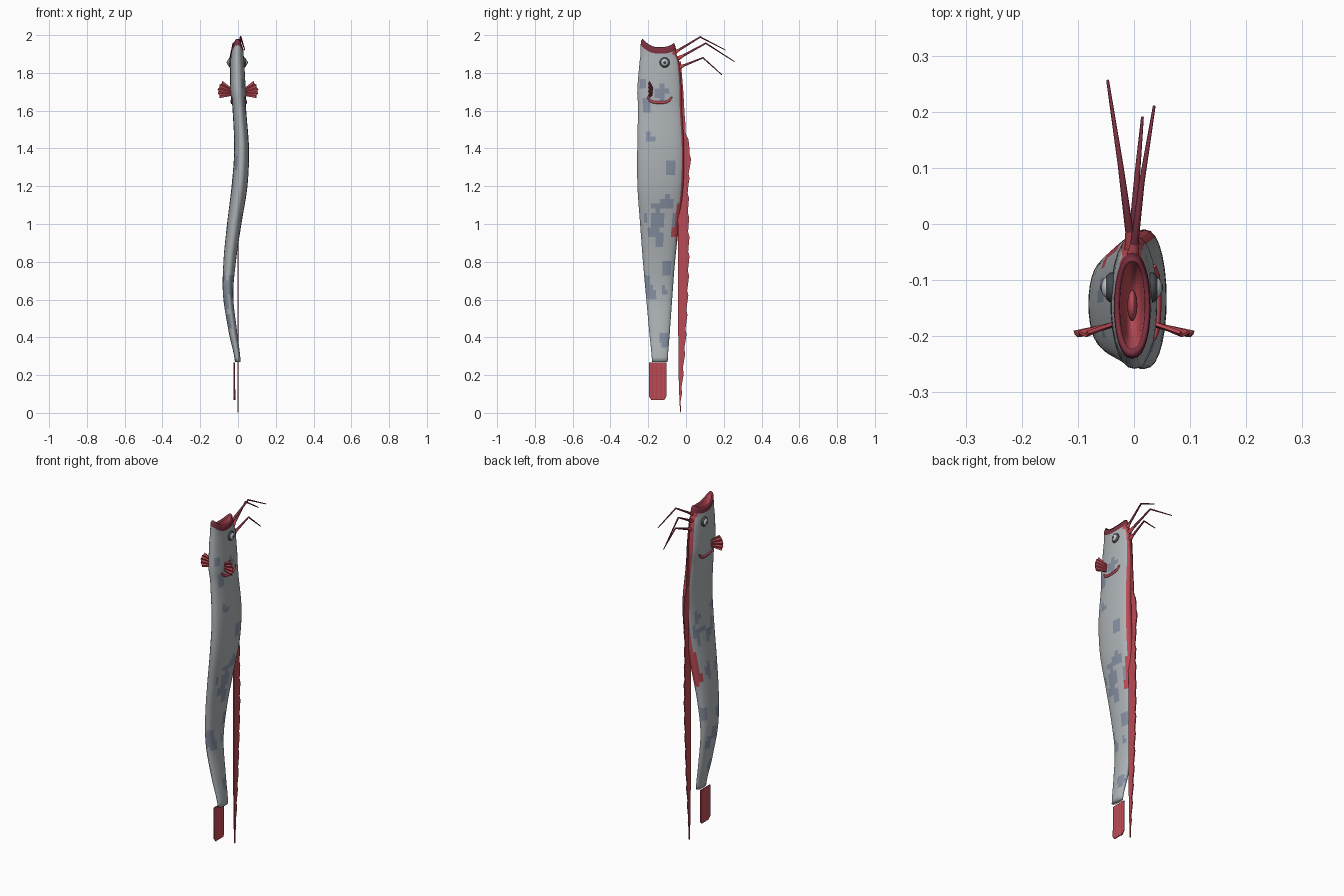
import bpy, bmesh, math, random
from mathutils import Vector

if "Cube" in bpy.data.objects:
    bpy.data.objects.remove(bpy.data.objects["Cube"])

random.seed(4)

def mat(name, c):
    m = bpy.data.materials.new(name)
    m.diffuse_color = (*c, 1)
    m.use_nodes = True
    m.node_tree.nodes["Principled BSDF"].inputs["Base Color"].default_value = m.diffuse_color
    return m

SILVER = mat("silver", (0.42, 0.45, 0.47))
SPOT = mat("spot", (0.24, 0.28, 0.36))
RED = mat("red", (0.50, 0.07, 0.09))
DARKRED = mat("dark_red", (0.20, 0.03, 0.05))
DARK = mat("dark", (0.06, 0.07, 0.08))
PALE = mat("eye_silver", (0.55, 0.58, 0.6))

def make(name, verts, faces, mats, smooth=True):
    me = bpy.data.meshes.new(name)
    me.from_pydata(verts, [], faces)
    bm = bmesh.new()
    bm.from_mesh(me)
    bmesh.ops.recalc_face_normals(bm, faces=bm.faces)
    bm.to_mesh(me)
    bm.free()
    ob = bpy.data.objects.new(name, me)
    bpy.context.collection.objects.link(ob)
    for m in mats:
        me.materials.append(m)
    for p in me.polygons:
        p.use_smooth = smooth
    return ob

def catmull(rows, z):
    """Smoothly interpolate rows keyed by descending first value."""
    for i in range(len(rows) - 1):
        if rows[i][0] >= z >= rows[i + 1][0]:
            t = (rows[i][0] - z) / (rows[i][0] - rows[i + 1][0])
            a, b, c, d = (rows[max(0, min(len(rows) - 1, i + k))] for k in (-1, 0, 1, 2))
            return [0.5 * (2*q + (r-p)*t + (2*p-5*q+4*r-s)*t*t + (3*q-p-3*r+s)*t**3)
                    for p, q, r, s in zip(a[1:], b[1:], c[1:], d[1:])]
    return list(rows[-1][1:])

# Body profile: z, front y, back y, centre x, half width
BODY = [(1.93, -0.237, -0.062, -0.003, 0.031), (1.86, -0.246, -0.035, -0.004, 0.037),
        (1.70, -0.258, -0.022, 0.0, 0.041), (1.63, -0.254, -0.022, 0.006, 0.036),
        (1.40, -0.258, -0.010, 0.019, 0.039), (1.20, -0.257, -0.014, 0.008, 0.042),
        (1.00, -0.243, -0.036, -0.020, 0.038), (0.80, -0.228, -0.058, -0.044, 0.033),
        (0.62, -0.212, -0.072, -0.052, 0.027), (0.42, -0.194, -0.086, -0.026, 0.022),
        (0.27, -0.180, -0.097, -0.001, 0.015)]
N = 28

def ring(yf, yb, cx, hw, z):
    out = []
    for k in range(N):
        a = 2 * math.pi * k / N
        s, c = math.sin(a), math.cos(a)
        out.append((cx + hw * math.copysign(abs(s) ** 0.85, s),
                    (yf + yb) / 2 + (yb - yf) / 2 * c, z(c) if callable(z) else z))
    return out

def lip(drop):
    # front lip is peaked, back lip slightly raised, corners dip
    return lambda c: 1.932 - drop + (0.045 * max(0, -c) ** 2.2 + 0.022 * max(0, c) ** 3)

rings = [ring(-0.155, -0.125, -0.003, 0.005, 1.80),      # throat
         ring(-0.205, -0.080, -0.003, 0.017, 1.86),
         ring(-0.222, -0.068, -0.003, 0.022, lip(0.012)),
         ring(-0.230, -0.064, -0.003, 0.027, lip(-0.004)),
         ring(-0.238, -0.058, -0.003, 0.032, lip(0.008)),
         ring(-0.240, -0.052, -0.003, 0.033, lip(0.030))]
zs = [1.895 - (1.895 - 0.27) * i / 64 for i in range(65)]
rings += [ring(*catmull(BODY, z), z) for z in zs]
verts = [v for r in rings for v in r]
faces = [(i*N + k, i*N + (k+1) % N, (i+1)*N + (k+1) % N, (i+1)*N + k)
         for i in range(len(rings) - 1) for k in range(N)]
faces += [tuple(range(N)), tuple(range((len(rings)-1)*N, len(rings)*N))]
body = make("body", verts, faces, [SILVER, SPOT, RED, DARKRED])
spots = [(random.uniform(0.35, 1.8), random.uniform(-0.23, -0.05), random.choice((-1, 1)),
          random.uniform(0.014, 0.028)) for _ in range(46)]
for p in body.data.polygons:
    c = p.center
    i = p.index // N
    if i < 2 or p.index == (len(rings) - 1) * N:
        p.material_index = 2
    elif i < 5 and p.index < (len(rings) - 1) * N:
        p.material_index = 3
    elif c.z > 0.9:
        edge = catmull(BODY, min(c.z, 1.93))[1]
        if c.y > edge - (0.03 if 0.92 < c.z < 1.1 else 0.012):
            p.material_index = 2
    if p.material_index == 0:
        for z, y, s, r in spots:
            if p.normal.x * s > 0 and (c.y - y)**2 + ((c.z - z) * 0.6)**2 < r * r:
                p.material_index = 1

def ball(name, loc, scale, m):
    bpy.ops.mesh.primitive_uv_sphere_add(segments=20, ring_count=12, location=loc)
    ob = bpy.context.object
    ob.name = name
    ob.scale = scale
    ob.data.materials.append(m)
    bpy.ops.object.shade_smooth()

def tube(name, pts, radii, m):
    cu = bpy.data.curves.new(name, 'CURVE')
    cu.dimensions = '3D'
    cu.bevel_depth = 1
    cu.bevel_resolution = 1
    cu.use_fill_caps = True
    sp = cu.splines.new('POLY')
    sp.points.add(len(pts) - 1)
    for q, p, r in zip(sp.points, pts, radii):
        q.co = (*p, 1)
        q.radius = r
    cu.materials.append(m)
    ob = bpy.data.objects.new(name, cu)
    bpy.context.collection.objects.link(ob)

def sheet(name, outline_a, outline_b, m, thick):
    """Thin fin membrane stretched between two edges."""
    n = len(outline_a)
    ob = make(name, outline_a + outline_b,
              [(i, i + 1, n + i + 1, n + i) for i in range(n - 1)], [m], False)
    mod = ob.modifiers.new("thickness", 'SOLIDIFY')
    mod.thickness = thick
    mod.offset = 0

ball("tongue", (-0.003, -0.145, 1.855), (0.009, 0.028, 0.03), RED)

for s, side in ((-1, "left"), (1, "right")):
    # Eyes
    ball(side + "_eye_socket", (-0.004 + s*0.036, -0.113, 1.855), (0.014, 0.027, 0.027), DARK)
    ball(side + "_eye", (-0.004 + s*0.043, -0.113, 1.855), (0.011, 0.019, 0.019), PALE)
    ball(side + "_pupil", (-0.004 + s*0.050, -0.113, 1.855), (0.006, 0.009, 0.009), DARK)
    # Gill cover edge
    pts = []
    for j in range(9):
        y = -0.205 + 0.13 * j / 8
        z = 1.643 + 0.03 * abs(j / 4 - 1) ** 4
        yf, yb, cx, hw = catmull(BODY, z)
        u = (y - (yf + yb) / 2) / ((yb - yf) / 2)
        pts.append((cx + s * hw * (1 - u*u) ** 0.43, y, z))
    tube(side + "_gill_edge", pts, [0.004] + [0.008] * 7 + [0.004], RED)
    # Pectoral fan
    root, tip = [], []
    for j in range(9):
        t = j / 8
        a = math.radians(48 - 78 * t)
        r = 0.078 - 0.007 * (j % 2)
        root.append((s * 0.03, -0.175 - 0.005 * t, 1.715 - 0.035 * t))
        tip.append((s * (0.03 + r * math.cos(a)), -0.193 - 0.006 * (j % 2),
                    1.712 - 0.015 * t + r * math.sin(a) * 0.75))
    sheet(side + "_pectoral_fin", root, tip, RED, 0.006)

# Long dorsal fin: z, inner y, outer y
FIN = [(1.86, -0.07, -0.026), (1.70, -0.06, -0.014), (1.52, -0.05, -0.002),
       (1.37, -0.045, 0.026), (1.20, -0.045, 0.016), (0.80, -0.042, 0.018),
       (0.40, -0.041, 0.002), (0.15, -0.038, -0.016), (0.003, -0.032, -0.028)]
inner, outer = [], []
for i in range(73):
    z = 1.86 - 1.857 * i / 72
    a, b = catmull(FIN, z)
    saw = 0.007 * (i % 4) / 3 if z < 1.5 and z > 0.03 else 0
    inner.append((0, a, z))
    outer.append((0, b - saw, z))
sheet("dorsal_fin", inner, outer, RED, 0.006)

# Crest rays with kinked tips
for i, (p, q, r) in enumerate((
        ((-0.003, -0.065, 1.905), (0.014, 0.075, 1.99), (0.036, 0.21, 1.92)),
        ((-0.004, -0.045, 1.875), (-0.024, 0.105, 1.957), (-0.047, 0.256, 1.86)),
        ((-0.003, -0.035, 1.83), (0.006, 0.09, 1.88), (0.015, 0.19, 1.79)))):
    tube(f"crest_ray_{i + 1}", [p, q, r], [0.008, 0.005, 0.0025], DARKRED)
    e = Vector(p).lerp(Vector(q), 0.3)
    tube(f"crest_ray_base_{i + 1}", [p, e], [0.013, 0.005], RED)

# Tail fin with ribbed membrane
top, low = [], []
for j in range(9):
    y = -0.195 + 0.09 * j / 8
    top.append((-0.022 + 0.003 * (j % 2), y, 0.268))
    low.append((-0.020 + 0.003 * (j % 2), y, 0.068 + (0.018 if j in (0, 8) else 0)))
sheet("tail_fin", top, low, RED, 0.006)
